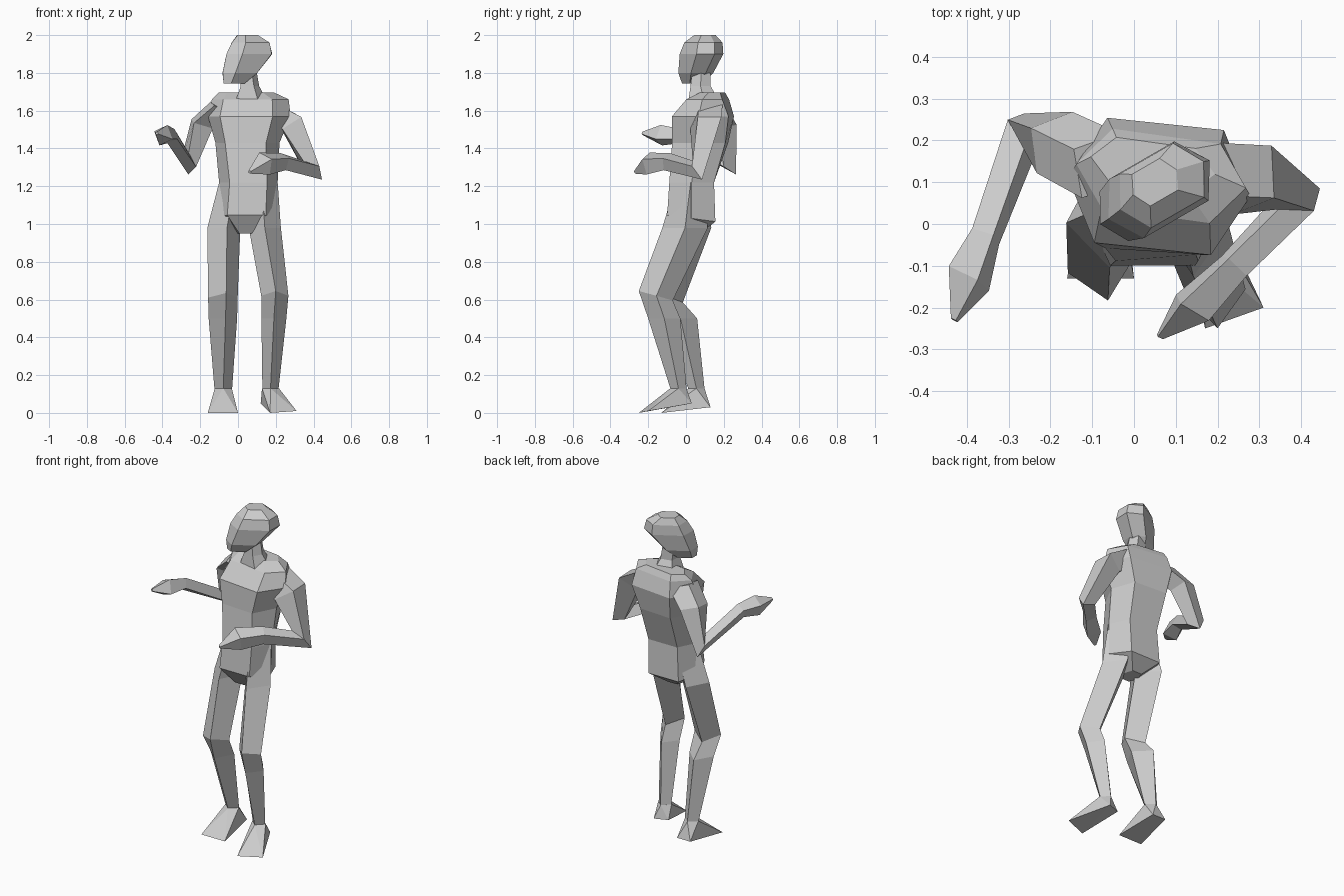
import bpy
import bmesh
from math import cos, sin, pi, radians, copysign
from mathutils import Vector

default_cube = bpy.data.objects.get("Cube")
if default_cube:
    bpy.data.objects.remove(default_cube)

# Single plain colour
grey = bpy.data.materials.new("plain_grey")
grey.use_nodes = True
colour = (0.6, 0.6, 0.6, 1)
grey.diffuse_color = colour
grey.node_tree.nodes["Principled BSDF"].inputs["Base Color"].default_value = colour


def finish(name, mesh_builder):
    """Turn a bmesh into a flat shaded object."""
    bmesh.ops.recalc_face_normals(mesh_builder, faces=mesh_builder.faces)
    mesh = bpy.data.meshes.new(name)
    mesh_builder.to_mesh(mesh)
    mesh_builder.free()
    mesh.materials.append(grey)
    part = bpy.data.objects.new(name, mesh)
    bpy.context.scene.collection.objects.link(part)
    return part


def loft(name, rings):
    """Skin a list of equal point rings and cap both ends."""
    builder = bmesh.new()
    rows = [[builder.verts.new(point) for point in ring] for ring in rings]
    count = len(rows[0])
    for lower, upper in zip(rows, rows[1:]):
        for i in range(count):
            j = (i + 1) % count
            builder.faces.new((lower[i], lower[j], upper[j], upper[i]))
    builder.faces.new(rows[0])
    builder.faces.new(rows[-1])
    return finish(name, builder)


def boxy(value):
    """Push ring corners outwards for a squarer outline."""
    return copysign(abs(value) ** .65, value)


def level_ring(sides, centre, wide, deep, turn=0, tilt=0):
    """Ring of points around the vertical; tilt lifts its front edge."""
    spin = radians(turn)
    ring = []
    for i in range(sides):
        angle = 2 * pi * i / sides
        across, along = wide * boxy(cos(angle)), deep * boxy(sin(angle))
        offset = Vector((across * cos(spin) - along * sin(spin),
                         across * sin(spin) + along * cos(spin),
                         -tilt * sin(angle)))
        ring.append(Vector(centre) + offset)
    return ring


def stack(name, sides, sections):
    """Body part made of level rings: centre, half width, half depth, turn, tilt."""
    return loft(name, [level_ring(sides, *section) for section in sections])


def arm(name, joints):
    """Four sided limb following its joints, squared to the elbow bend."""
    path = [Vector(joint[0]) for joint in joints]
    shoulder, elbow, wrist = path[1], path[2], path[3]
    hinge = (shoulder - elbow).cross(wrist - elbow).normalized()
    rings = []
    for i, (centre, joint) in enumerate(zip(path, joints)):
        before = path[max(i - 1, 0)]
        after = path[min(i + 1, len(path) - 1)]
        inward = (after - centre).normalized() + (centre - before).normalized()
        normal = inward.normalized().cross(hinge).normalized()
        wide, deep = joint[1], joint[2]
        rings.append([centre + hinge * wide, centre + normal * deep,
                      centre - hinge * wide, centre - normal * deep])
    return loft(name, rings)


def foot(name, ankle, toes, heel):
    """Wedge wrapped around the ankle ring, the toes and the heel."""
    builder = bmesh.new()
    for point in level_ring(4, ankle, .045, .043) + list(toes) + list(heel):
        builder.verts.new(point)
    bmesh.ops.convex_hull(builder, input=builder.verts)
    return finish(name, builder)


# Torso, from crotch to collar
stack("torso", 6, [
    ((.04, .02, .95), .05, .06),
    ((.045, .028, 1.03), .16, .14, 0, .02),
    ((.055, .03, 1.22), .155, .13),
    ((.05, .075, 1.43), .17, .155, -4),
    ((.06, .09, 1.57), .22, .165, -6),
    ((.065, .115, 1.66), .205, .105, -8),
    ((.045, .14, 1.695), .15, .06, -8),
])

# Neck
stack("neck", 5, [
    ((.065, .095, 1.65), .09, .085),
    ((.06, .077, 1.73), .052, .055),
    ((.05, .08, 1.8), .05, .05),
])

# Head, lengthwise along the direction it faces
facing = 30
stack("head", 6, [
    ((-.02, .035, 1.745), .065, .045, facing),
    ((.01, .052, 1.8), .105, .075, facing),
    ((.06, .082, 1.9), .14, .09, facing),
    ((.067, .092, 1.96), .115, .082, facing),
    ((.05, .1, 2), .06, .048, facing),
])

# Legs: waist, hip, knee, calf, ankle
left_ankle = (.172, -.04, .13)
right_ankle = (-.078, .055, .13)
stack("left_leg", 4, [
    ((.125, .025, 1.22), .085, .08),
    ((.142, -.005, .98), .085, .12),
    ((.195, -.16, .62), .072, .09, 3, .025),
    ((.19, -.115, .5), .066, .085),
    (left_ankle, .043, .043),
])
stack("right_leg", 4, [
    ((-.015, .03, 1.22), .085, .09),
    ((-.075, .015, .98), .088, .12, 8),
    ((-.08, -.1, .61), .08, .085, 12, .025),
    ((-.08, -.04, .5), .076, .1, 8),
    (right_ankle, .047, .043),
])

# Feet
foot("left_foot", left_ankle,
     toes=[(.17, -.25, 0), (.31, -.2, .01)],
     heel=[(.12, 0, .05), (.2, .03, .05)])
foot("right_foot", right_ankle,
     toes=[(-.16, -.13, 0), (0, -.13, 0)],
     heel=[(-.12, .13, .03), (-.03, .13, .03)])

# Arms: collar, shoulder, elbow, wrist, palm, fingertips
arm("left_arm", [
    ((.18, .115, 1.58), .085, .1),
    ((.282, .105, 1.535), .075, .1),
    ((.395, .06, 1.285), .05, .075),
    ((.24, -.1, 1.33), .042, .05),
    ((.14, -.2, 1.32), .055, .065),
    ((.062, -.27, 1.275), .01, .01),
])
arm("right_arm", [
    ((-.08, .14, 1.62), .08, .09),
    ((-.19, .195, 1.53), .07, .085),
    ((-.262, .225, 1.32), .05, .07),
    ((-.355, -.03, 1.465), .04, .042),
    ((-.395, -.13, 1.47), .06, .058),
    ((-.43, -.23, 1.48), .01, .01),
])
